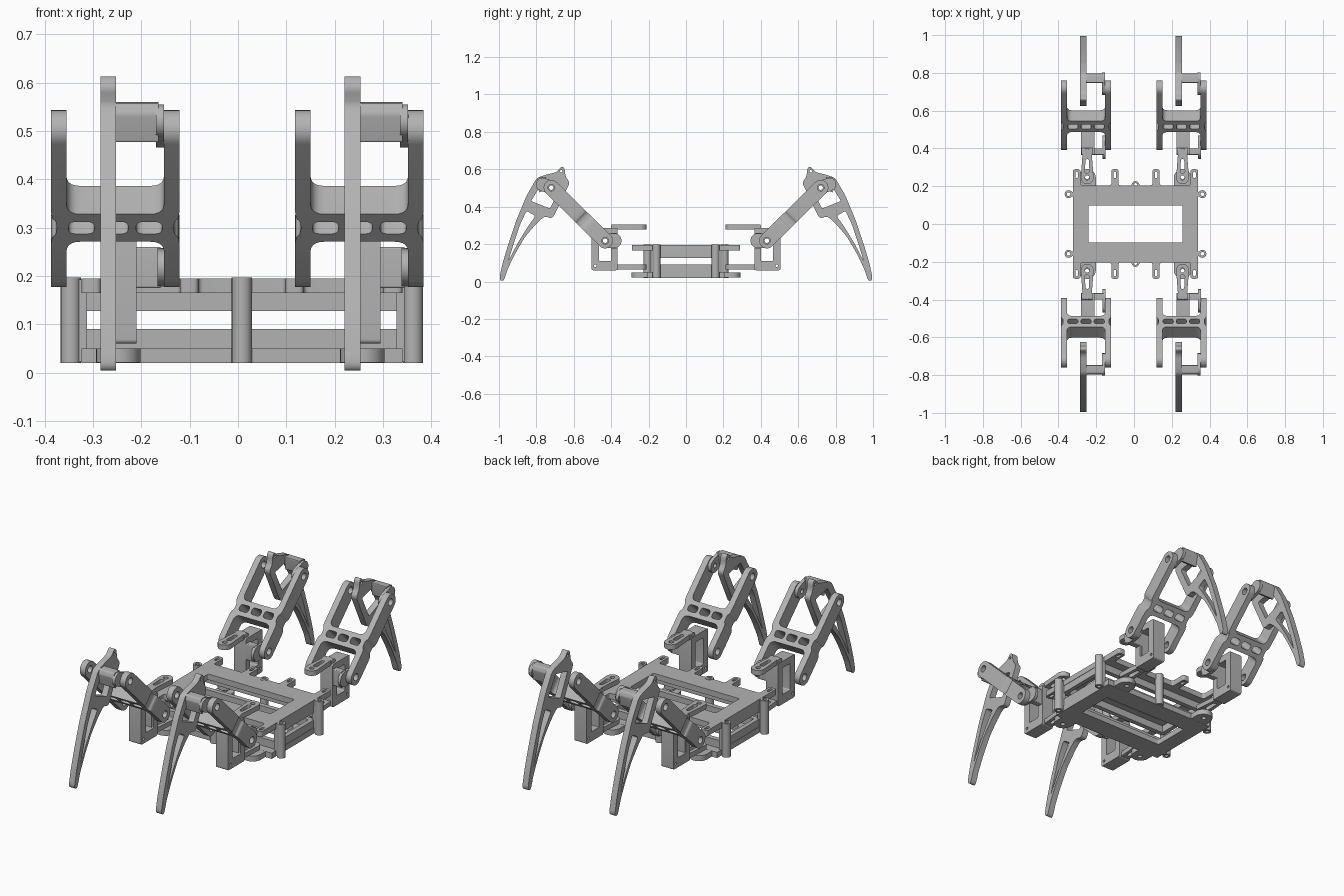
import bpy, bmesh
from math import cos, sin, pi, radians
from mathutils import Matrix, Vector

if "Cube" in bpy.data.objects:
    bpy.data.objects.remove(bpy.data.objects["Cube"])

grey = bpy.data.materials.new("light grey plastic")
grey.use_nodes = True
grey.diffuse_color = (0.45, 0.45, 0.45, 1)
grey.node_tree.nodes["Principled BSDF"].inputs["Base Color"].default_value = (0.45, 0.45, 0.45, 1)

FLAT = Matrix.Identity(4)                                   # outline in x, y
SIDE = Matrix(((0, 0, 1, 0), (1, 0, 0, 0), (0, 1, 0, 0), (0, 0, 0, 1)))  # outline in y, z
FRONT = Matrix.Rotation(radians(90), 4, 'X')                # outline in x, z


def link(name, mesh):
    obj = bpy.data.objects.new(name, mesh)
    bpy.context.scene.collection.objects.link(obj)
    return obj


def baked(obj):
    bpy.context.view_layer.update()
    graph = bpy.context.evaluated_depsgraph_get()
    return bpy.data.meshes.new_from_object(obj.evaluated_get(graph))


def finish(mesh):
    mesh.materials.clear()
    mesh.materials.append(grey)
    mesh.shade_smooth()
    mesh.set_sharp_from_angle(angle=radians(30))


def plate(name, loops, lo, hi, frame=FLAT):
    """Extrude an outline (first loop) with holes (other loops) from lo to hi."""
    curve = bpy.data.curves.new(name, 'CURVE')
    curve.dimensions = '2D'
    curve.fill_mode = 'BOTH'
    curve.extrude = (hi - lo) / 2
    for loop in loops:
        spline = curve.splines.new('POLY')
        spline.points.add(len(loop) - 1)
        for point, (a, b) in zip(spline.points, loop):
            point.co = (a, b, 0, 1)
        spline.use_cyclic_u = True
    temp = link(name + "_outline", curve)
    mesh = baked(temp)
    bpy.data.objects.remove(temp)
    mesh.transform(frame @ Matrix.Translation((0, 0, (lo + hi) / 2)))
    bm = bmesh.new()
    bm.from_mesh(mesh)
    bmesh.ops.remove_doubles(bm, verts=bm.verts, dist=1e-5)
    bmesh.ops.recalc_face_normals(bm, faces=bm.faces)
    bm.to_mesh(mesh)
    bm.free()
    finish(mesh)
    return link(name, mesh)


def circle(x, y, r, n=20):
    return [(x + r * cos(2 * pi * i / n), y + r * sin(2 * pi * i / n)) for i in range(n)]


def rect(x0, y0, x1, y1):
    return [(x0, y0), (x1, y0), (x1, y1), (x0, y1)]


def capsule(a, b, ra, rb, n=12):
    """Outline of two round ends joined by straight sides."""
    a, b = Vector(a), Vector(b)
    d = (b - a).normalized()
    s = Vector((-d.y, d.x))
    end = lambda c, r, f: [tuple(c + f * r * (d * sin(pi * i / n) - s * cos(pi * i / n)))
                           for i in range(n + 1)]
    return end(b, rb, 1) + end(a, ra, -1)


def rounded(points, r, n=5):
    """Fillet every corner of an outline."""
    pts, out = [Vector(p) for p in points], []
    for i, p in enumerate(pts):
        prev, nxt = pts[i - 1] - p, pts[(i + 1) % len(pts)] - p
        a = p + prev.normalized() * min(r, prev.length * 0.45)
        b = p + nxt.normalized() * min(r, nxt.length * 0.45)
        for k in range(n + 1):
            t = k / n
            out.append(tuple(a * (1 - t) ** 2 + p * 2 * t * (1 - t) + b * t * t))
    return out


# Body: centre, half sizes and the see-through opening
CX, HX, HY = 0.008, 0.332, 0.205
opening = rounded(rect(CX - 0.25, -0.098, CX + 0.25, 0.098), 0.008)

# Top deck with slotted mounting tabs on both ends
deck = []
for sy in (1, -1):
    row = [(CX - HX, sy * HY)]
    for x0, x1 in ((-0.332, -0.292), (-0.128, -0.09), (0.09, 0.128), (0.292, 0.332)):
        row += [(CX + x0, sy * HY), (CX + x0, sy * 0.29), (CX + x1, sy * 0.29), (CX + x1, sy * HY)]
    row = row[1:]
    if abs(row[0][0] - (CX - HX)) < 1e-4:
        row = row[1:-1]
    deck += row if sy > 0 else row[::-1]
slots = [capsule((CX + x, sy * 0.25), (CX + x, sy * 0.27), 0.007, 0.007)
         for x in (-0.312, -0.109, 0.109, 0.312) for sy in (1, -1)]
plate("top_deck", [rounded(deck, 0.012), opening] + slots, 0.165, 0.195)

# Bottom deck with round lobes below the hip pivots
plate("bottom_deck", [rect(CX - HX, -HY, CX + HX, HY), opening], 0.02, 0.05)
for sx in (0.257, -0.248):
    for sy in (1, -1):
        plate("pivot_lobe", [capsule((sx, sy * 0.18), (sx, sy * 0.245), 0.046, 0.046),
                             circle(sx, sy * 0.25, 0.012)], 0.0205, 0.0495)

# Low and high rails between the decks
for z0, z1 in ((0.045, 0.09), (0.127, 0.17)):
    plate("wall_ring", [rect(CX - HX + 0.002, -0.16, CX + HX - 0.002, 0.16),
                        rect(CX - HX + 0.025, -0.135, CX + HX - 0.025, 0.135)], z0, z1)

# Hollow screw columns round the body
for x, y in [(sx * 0.354, sy * 0.158) for sx in (1, -1) for sy in (1, -1)] + [(0, 0.206), (0, -0.206)]:
    plate("screw_column", [circle(CX + x, y, 0.021), circle(CX + x, y, 0.01)], 0.02, 0.197)
for sx in (1, -1):
    for sy in (1, -1):
        x0, x1 = sorted((CX + sx * 0.32, CX + sx * 0.345))
        plate("column_web", [rect(x0, sy * 0.158 - 0.012, x1, sy * 0.158 + 0.012)], 0.022, 0.193)

# One leg, then copies for the other corners
HIP, KNEE = Vector((0.432, 0.218)), Vector((0.72, 0.502))
leg = []

# Hip bracket: clamp arms on the body pivot and a servo frame
for name, z0, z1 in (("hip_upper_arm", 0.278, 0.304), ("hip_lower_arm", 0.065, 0.09)):
    leg.append(plate(name, [capsule((0.257, 0.245), (0.257, 0.375), 0.034, 0.024),
                            circle(0.257, 0.245, 0.012),
                            capsule((0.257, 0.28), (0.257, 0.335), 0.012, 0.009)], z0, z1))
leg.append(plate("hip_frame", [rounded(rect(0.365, 0.06, 0.505, 0.285), 0.01),
                               rounded(rect(0.4, 0.11, 0.465, 0.25), 0.006),
                               circle(0.485, 0.085, 0.007)], 0.225, 0.295, SIDE))
leg.append(plate("hip_post", [rounded(rect(0.365, 0.065, 0.402, 0.304), 0.012)],
                 0.228, 0.285, SIDE))
leg.append(plate("hip_bearing_block", [rounded(rect(0.366, 0.175, 0.401, 0.26), 0.005)],
                 0.25, 0.345, SIDE))
leg.append(plate("hip_bearing_tab", [capsule((0.385, 0.218), HIP, 0.04, 0.036),
                                     circle(*HIP, 0.012)], 0.338, 0.354, SIDE))

# Thigh: two U brackets back to back, trimmed to round ends
half = [(0.133, -0.06), (0.133, 0.128), (0.121, 0.14), (0.121, 0.175), (0.133, 0.187), (0.133, 0.47),
        (0.101, 0.47), (0.101, 0.198)]
low = [(0.101, 0.117), (0.101, -0.06)]
profile = half + [(-x, u) for x, u in half[::-1]] + [(-x, u) for x, u in low[::-1]] + low
pockets = [rounded(rect(x - 0.027, 0.14, x + 0.027, 0.175), 0.015) for x in (-0.07, 0, 0.07)]
slope = (Matrix.Translation((0.251, HIP.x, HIP.y)) @ Matrix.Rotation(radians(44.6), 4, 'X'))
thigh = plate("thigh_bracket", [rounded(profile, 0.03)] + pockets, -0.05, 0.05, slope)
trim = plate("thigh_trim", [capsule(HIP, KNEE, 0.041, 0.041, 16),
                            circle(*HIP, 0.018), circle(*KNEE, 0.018)], 0.05, 0.45, SIDE)
trim.hide_render = True
cut = thigh.modifiers.new("round_ends", 'BOOLEAN')
cut.operation, cut.object, cut.solver = 'INTERSECT', trim, 'EXACT'
mesh = baked(thigh)
thigh.modifiers.clear()
thigh.data = mesh
finish(mesh)
bpy.data.objects.remove(trim)
leg.append(thigh)

# Shin: curved blade with a servo window and a long lightening window
shin = [(0.665, 0.617), (0.69, 0.585), (0.745, 0.572), (0.797, 0.555), (0.852, 0.46), (0.91, 0.32),
        (0.95, 0.2), (0.98, 0.1), (0.998, 0.018), (0.988, 0.002), (0.972, 0.008), (0.952, 0.07),
        (0.91, 0.155), (0.86, 0.24), (0.8, 0.31), (0.755, 0.35), (0.714, 0.335), (0.62, 0.53),
        (0.645, 0.56), (0.648, 0.605)]
servo_window = [(0.727, 0.39), (0.668, 0.509), (0.768, 0.53), (0.828, 0.43)]
long_window = [(0.805, 0.35), (0.852, 0.378), (0.885, 0.31), (0.922, 0.2), (0.95, 0.11),
               (0.9, 0.205), (0.848, 0.29)]
leg.append(plate("shin_blade", [rounded(shin, 0.02), rounded(servo_window, 0.008),
                                rounded(long_window, 0.012), circle(0.667, 0.59, 0.007)],
                 0.22, 0.253, SIDE))
leg.append(plate("knee_bearing_block", [rounded([(0.747, 0.56), (0.79, 0.557), (0.798, 0.535),
                                                 (0.785, 0.475), (0.757, 0.49)], 0.006)],
                 0.25, 0.34, SIDE))
leg.append(plate("knee_bearing_tab", [capsule((0.768, 0.52), KNEE, 0.035, 0.036),
                                      circle(*KNEE, 0.012)], 0.335, 0.352, SIDE))

mirror = Matrix.Diagonal((1, -1, 1, 1))
for part in leg:
    base = part.name
    for side, shift in (("left", 0), ("right", -0.505)):
        for end in ("back", "front"):
            mesh = part.data.copy()
            if end == "front":
                mesh.transform(mirror)
                mesh.flip_normals()
            mesh.transform(Matrix.Translation((shift, 0, 0)))
            link(f"{end}_{side}_{base}", mesh)
    bpy.data.objects.remove(part)
